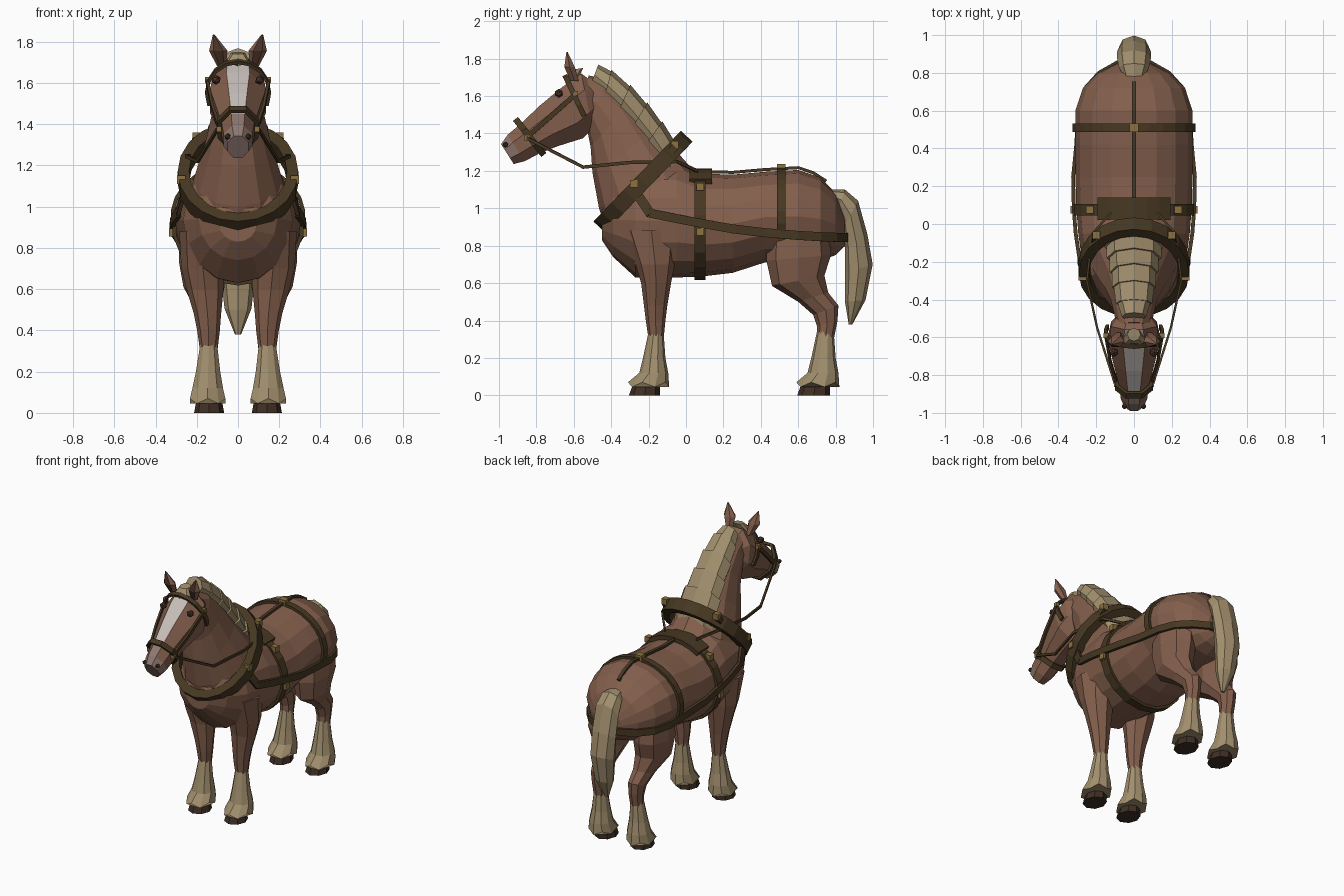
import bpy, bmesh, math
from mathutils import Vector

if "Cube" in bpy.data.objects:
    bpy.data.objects.remove(bpy.data.objects["Cube"])


def material(name, r, g, b):
    m = bpy.data.materials.new(name)
    m.use_nodes = True
    m.diffuse_color = (r, g, b, 1)
    m.node_tree.nodes["Principled BSDF"].inputs["Base Color"].default_value = (r, g, b, 1)
    return m


COAT = material("chestnut coat", .23, .115, .073)
CREAM = material("cream hair", .36, .275, .155)
LEATHER = material("dark leather", .062, .039, .016)
BRASS = material("brass", .26, .165, .05)
HOOF = material("hoof brown", .05, .028, .018)
WHITE = material("blaze white", .56, .51, .48)
MUZZLE = material("muzzle grey", .27, .185, .16)
DARK = material("dark brown", .07, .033, .022)


def finish(name, bm, mats, rule=None):
    bmesh.ops.recalc_face_normals(bm, faces=bm.faces)
    if rule:
        for f in bm.faces:
            f.material_index = rule(f.calc_center_median(), f.normal)
    me = bpy.data.meshes.new(name)
    bm.to_mesh(me)
    bm.free()
    for m in mats:
        me.materials.append(m)
    ob = bpy.data.objects.new(name, me)
    bpy.context.collection.objects.link(ob)
    return ob


def skin(bm, rings, loop=False):
    """Bridge rings of points with quads and cap the open ends."""
    vs = [[bm.verts.new(p) for p in r] for r in rings]
    n = len(vs[0])
    for i in range(len(vs) if loop else len(vs) - 1):
        a, b = vs[i], vs[(i + 1) % len(vs)]
        for k in range(n):
            bm.faces.new((a[k], a[(k + 1) % n], b[(k + 1) % n], b[k]))
    if not loop:
        bm.faces.new(vs[0])
        bm.faces.new(vs[-1])


def oval(a, b, w, cx=0, n=12, phase=0.0, grow=1.0):
    """Ring through side-view points a and b with half width w."""
    a, b = Vector((cx, *a)), Vector((cx, *b))
    mid, half = (a + b) / 2, (a - b) / 2 * grow
    return [mid + half * math.cos(t) + Vector((w * grow * math.sin(t), 0, 0))
            for t in ((k + phase) * math.tau / n for k in range(n))]


def loft(name, stations, mats, n=12, phase=0.0, grow=1.0, rule=None, jag=0):
    bm = bmesh.new()
    rings = [oval(*s, n=n, phase=phase, grow=grow) for s in stations]
    for p in rings[-1][::2]:
        p.z += jag
    skin(bm, rings)
    return finish(name, bm, mats, rule)


def strap(name, pts, across, width, thick, loop=False, mat=LEATHER):
    """Flat band swept along points; across is the direction of its width."""
    pts, ac = [Vector(p) for p in pts], Vector(across).normalized()
    rings, n = [], len(pts)
    for i, p in enumerate(pts):
        q, r = (pts[i - 1], pts[(i + 1) % n]) if loop else (pts[max(i - 1, 0)], pts[min(i + 1, n - 1)])
        nrm = ac.cross(r - q).normalized() * thick / 2
        s = ac * width / 2
        rings.append([p + s + nrm, p - s + nrm, p - s - nrm, p + s - nrm])
    bm = bmesh.new()
    skin(bm, rings, loop)
    return finish(name, bm, [mat])


def box(name, loc, size, mat):
    bm = bmesh.new()
    bmesh.ops.create_cube(bm, size=1)
    for v in bm.verts:
        v.co = Vector([c * s for c, s in zip(v.co, size)]) + Vector(loc)
    return finish(name, bm, [mat])


# Torso: y, bottom, top, half width
TORSO = [(-.45, .83, 1.0, .09), (-.39, .74, 1.14, .19), (-.27, .63, 1.24, .265),
         (-.05, .63, 1.24, .295), (.08, .635, 1.185, .305), (.25, .655, 1.18, .31),
         (.42, .71, 1.195, .31), (.6, .71, 1.205, .31), (.72, .72, 1.165, .27),
         (.80, .75, 1.08, .19), (.85, .80, .97, .09)]
loft("torso", [((y, t), (y, b), w) for y, b, t, w in TORSO], [COAT], n=16)


def torso_at(y):
    for p, q in zip(TORSO, TORSO[1:]):
        if y <= q[0]:
            f = (y - p[0]) / (q[0] - p[0])
            return [u + (v - u) * f for u, v in zip(p, q)]
    return TORSO[-1]


def around(y, deg, lift=.008):
    """Point on the torso at an angle measured from the spine."""
    _, b, t, w = torso_at(y)
    a = math.radians(deg)
    return ((w + lift) * math.sin(a), y, (t + b) / 2 + ((t - b) / 2 + lift) * math.cos(a))


def beside(y, z, lift=.008):
    """Torso surface x at a given length and height."""
    _, b, t, w = torso_at(y)
    return w * math.sqrt(max(0, 1 - ((2 * z - t - b) / (t - b)) ** 2)) + lift


# Neck and head
loft("neck", [((-.40, .80), (.06, 1.18), .25), ((-.465, 1.0), (-.02, 1.27), .215),
              ((-.50, 1.19), (-.15, 1.42), .16), ((-.51, 1.33), (-.28, 1.58), .125),
              ((-.53, 1.43), (-.42, 1.69), .105), ((-.58, 1.5), (-.52, 1.71), .09)], [COAT])


def face_paint(c, n):
    if c.y < -.925:
        return 2
    if abs(c.x) < .02 and n.z > .3 and c.y < -.6:
        return 1 if c.y > -.88 else 2
    return 0


loft("head", [((-.49, 1.67), (-.47, 1.5), .085), ((-.56, 1.725), (-.5, 1.42), .125),
              ((-.66, 1.655), (-.55, 1.37), .14), ((-.78, 1.555), (-.68, 1.33), .11),
              ((-.885, 1.455), (-.775, 1.295), .082), ((-.955, 1.395), (-.86, 1.25), .072),
              ((-.99, 1.345), (-.92, 1.235), .052)],
     [COAT, WHITE, MUZZLE], n=8, phase=.5, grow=1.05, rule=face_paint)

# Mane: overlapping locks stepping down the crest
MANE = [((-.47, 1.765), (-.51, 1.66), .06), ((-.40, 1.735), (-.44, 1.58), .09),
        ((-.30, 1.655), (-.37, 1.50), .11), ((-.21, 1.56), (-.30, 1.41), .12),
        ((-.13, 1.46), (-.23, 1.32), .135), ((-.06, 1.36), (-.18, 1.24), .15),
        ((-.03, 1.26), (-.12, 1.16), .15)]
for i, (top, low) in enumerate(zip(MANE, MANE[1:])):
    bm = bmesh.new()
    skin(bm, [oval(*top, n=8, grow=1.07), oval(*low, n=8, grow=.97)])
    finish(f"mane_lock_{i + 1}", bm, [CREAM])
loft("forelock", [((-.62, 1.74), (-.55, 1.75), .035), ((-.65, 1.70), (-.58, 1.70), .07)],
     [CREAM], n=8, jag=-.02)

# Tail
loft("tail", [((.76, 1.10), (.78, 1.04), .05), ((.85, 1.10), (.81, .99), .08),
              ((.92, 1.04), (.84, .89), .09), ((.97, .86), (.85, .78), .09),
              ((.998, .70), (.85, .65), .085), ((.96, .51), (.85, .50), .065),
              ((.89, .38), (.87, .38), .015)], [CREAM], n=8)

FRONT_LEG = [((-.34, .88), (-.03, .88), .12, .165), ((-.27, .70), (-.06, .70), .105, .17),
             ((-.24, .60), (-.08, .60), .09, .16), ((-.225, .48), (-.10, .48), .066, .148),
             ((-.215, .40), (-.11, .40), .055, .143), ((-.20, .30), (-.12, .30), .042, .142)]
HIND_LEG = [((.44, .92), (.76, .92), .12, .165), ((.43, .72), (.775, .75), .112, .175),
            ((.46, .585), (.74, .64), .10, .165), ((.60, .50), (.76, .55), .068, .152),
            ((.68, .43), (.815, .48), .055, .145), ((.70, .37), (.81, .40), .048, .142),
            ((.70, .30), (.79, .30), .043, .142)]


def hair_skirt(f, b):
    return [((f, .34), (b, .34), .042, .142), ((f - .03, .2), (b + .01, .2), .062, .145),
            ((f - .05, .12), (b + .025, .12), .078, .147), ((f - .11, .045), (b + .03, .045), .09, .147)]


for side, s in (("left", 1), ("right", -1)):
    def flip(stations):
        return [(a, b, w, cx * s) for a, b, w, cx in stations]

    # Legs, feathering and hooves
    for end, leg, f, b in (("front", FRONT_LEG, -.20, -.12), ("hind", HIND_LEG, .70, .79)):
        loft(f"{side}_{end}_leg", flip(leg), [COAT], n=8)
        loft(f"{side}_{end}_feather", flip(hair_skirt(f, b)), [CREAM], n=10, jag=.025)
        loft(f"{side}_{end}_hoof", flip([((f - .08, .07), (b - .02, .07), .06, .14),
                                        ((f - .105, 0), (b - .02, 0), .073, .14)]), [HOOF], n=8)

    # Ears, eyes and nostrils
    loft(f"{side}_ear", flip([((-.62, 1.68), (-.57, 1.68), .02, .08), ((-.655, 1.755), (-.59, 1.755), .045, .095),
                              ((-.64, 1.835), (-.632, 1.835), .004, .118)]), [COAT, DARK], n=6, phase=.5,
         rule=lambda c, n: int(n.y < -.7))
    for part, loc, r in (("eye", (.106, -.68, 1.615), .024), ("nostril", (.05, -.965, 1.34), .016)):
        bm = bmesh.new()
        bmesh.ops.create_icosphere(bm, subdivisions=1, radius=r)
        for v in bm.verts:
            v.co += Vector((loc[0] * s, *loc[1:]))
        finish(f"{side}_{part}", bm, [DARK])

    # Bridle cheek strap and rein
    strap(f"{side}_cheek_strap", [(.09 * s, -.85, 1.38), (.125 * s, -.73, 1.485), (.15 * s, -.59, 1.61)],
          (0, -.6, .8), .026, .014)
    strap(f"{side}_rein", [(.1 * s, -.85, 1.375), (.195 * s, -.55, 1.22), (.25 * s, -.3, 1.245),
                           (.22 * s, -.05, 1.25), (.12 * s, .06, 1.2)], (0, 0, 1), .018, .012)
    # Shoulder tug from the collar to the trace
    strap(f"{side}_shoulder_tug", [(.255 * s, -.27, 1.09), ((beside(-.19, .98) + .01) * s, -.19, .97)],
          (0, .8, .6), .05, .018)
    # Collar horn
    strap(f"{side}_collar_horn", [(.22 * s, -.13, 1.24), (.205 * s, -.06, 1.33)], (0, .7, -.7), .04, .03)
    # Brass fittings
    for part, loc, d in (("collar_knob", (.2, -.06, 1.34), .04), ("collar_stud", (.275, -.28, 1.13), .04),
                         ("girth_buckle", (.315, .075, .875), .04), ("pad_buckle", (.235, .075, 1.115), .04),
                         ("bit_ring", (.092, -.85, 1.375), .026), ("brow_stud", (.148, -.59, 1.615), .026)):
        box(f"{side}_{part}", (loc[0] * s, *loc[1:]), (d, d, d), BRASS)

# Bridle bands
strap("noseband", oval((-.912, 1.478), (-.76, 1.285), .098, n=8, phase=.5), (0, .75, .6), .034, .02, True)
strap("browband", [p for p in oval((-.645, 1.705), (-.50, 1.40), .152, n=16)][-5:]
      + oval((-.645, 1.705), (-.50, 1.40), .152, n=16)[:6], (0, .9, .43), .028, .016)

# Collar
strap("collar", oval((-.015, 1.365), (-.445, .92), .265, n=20), (0, -.73, .68), .085, .055, True)

# Body harness
strap("girth", [around(.075, a) for a in range(0, 360, 20)], (0, 1, 0), .06, .018, True)
strap("back_pad", [around(.08, a, .014) for a in range(-36, 37, 12)], (0, 1, 0), .12, .03)
strap("hip_strap", [around(.51, a) for a in range(-112, 113, 14)], (0, 1, 0), .045, .018)
strap("spine_strap", [around(y, 0, .012) for y in (.1, .25, .42, .6, .68, .75)], (1, 0, 0), .022, .016)
trace = [(beside(y, z, .014), y, z) for y, z in ((-.2, .975), (-.05, .945), (.08, .92), (.25, .89),
                                                  (.42, .87), (.6, .855), (.72, .848), (.80, .845))]
trace.append((.09, .855, .845))
strap("trace_and_breeching", trace + [(-x, y, z) for x, y, z in reversed(trace)], (0, 0, 1), .048, .02)
box("hip_buckle", (0, .51, 1.22), (.05, .045, .035), BRASS)
